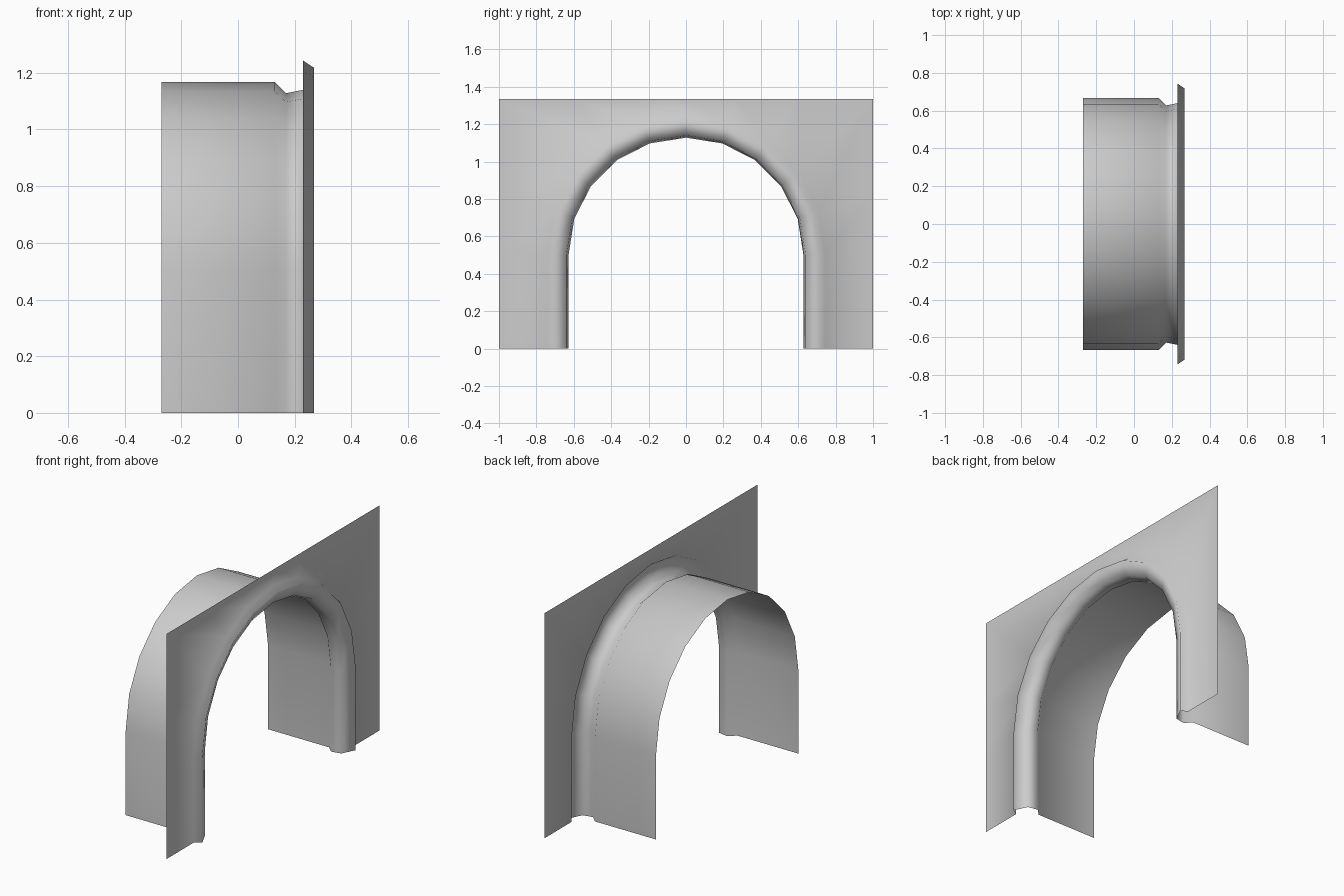
import bpy, bmesh, math

if "Cube" in bpy.data.objects:
    bpy.data.objects.remove(bpy.data.objects["Cube"])

SPRING = 0.5      # height where the arch starts to curve
TOP = 1.335       # height of the wall
WALL_X = 0.23
STEPS = 10        # facets in the half circle

# Cross-section (x, radius): vault, neck, rounded moulding, wall joint
profile = [(-0.27, 0.667), (0.13, 0.667), (0.17, 0.628),
           (0.23, 0.64), (0.268, 0.718), (WALL_X, 0.743)]


def arch_points(x, r):
    """Left foot, half circle, right foot, seen from +x."""
    pts = [(x, r, 0)]
    for i in range(STEPS + 1):
        a = math.pi * i / STEPS
        pts.append((x, r * math.cos(a), SPRING + r * math.sin(a)))
    pts.append((x, -r, 0))
    return pts


def border_points():
    """Rectangular wall outline with one point per arch point."""
    half = [(1, 0), (1, SPRING), (1, 0.82), (1, TOP), (0.6, TOP), (0.27, TOP)]
    outline = half + [(0, TOP)] + [(-y, z) for y, z in reversed(half)]
    return [(WALL_X, y, z) for y, z in outline]


# Vault, moulding and wall lofted as one continuous surface
bm = bmesh.new()
rings = [[bm.verts.new(p) for p in arch_points(x, r)] for x, r in profile]
rings.append([bm.verts.new(p) for p in border_points()])
for a, b in zip(rings, rings[1:]):
    for i in range(len(a) - 1):
        bm.faces.new((a[i], b[i], b[i + 1], a[i + 1]))

mesh = bpy.data.meshes.new("arched_wall_opening")
bm.to_mesh(mesh)
bm.free()
obj = bpy.data.objects.new("arched_wall_opening", mesh)
bpy.context.collection.objects.link(obj)

# Smooth the facets of the arch and the moulding
bpy.context.view_layer.objects.active = obj
obj.select_set(True)
bpy.ops.object.shade_smooth_by_angle(angle=math.radians(85))
